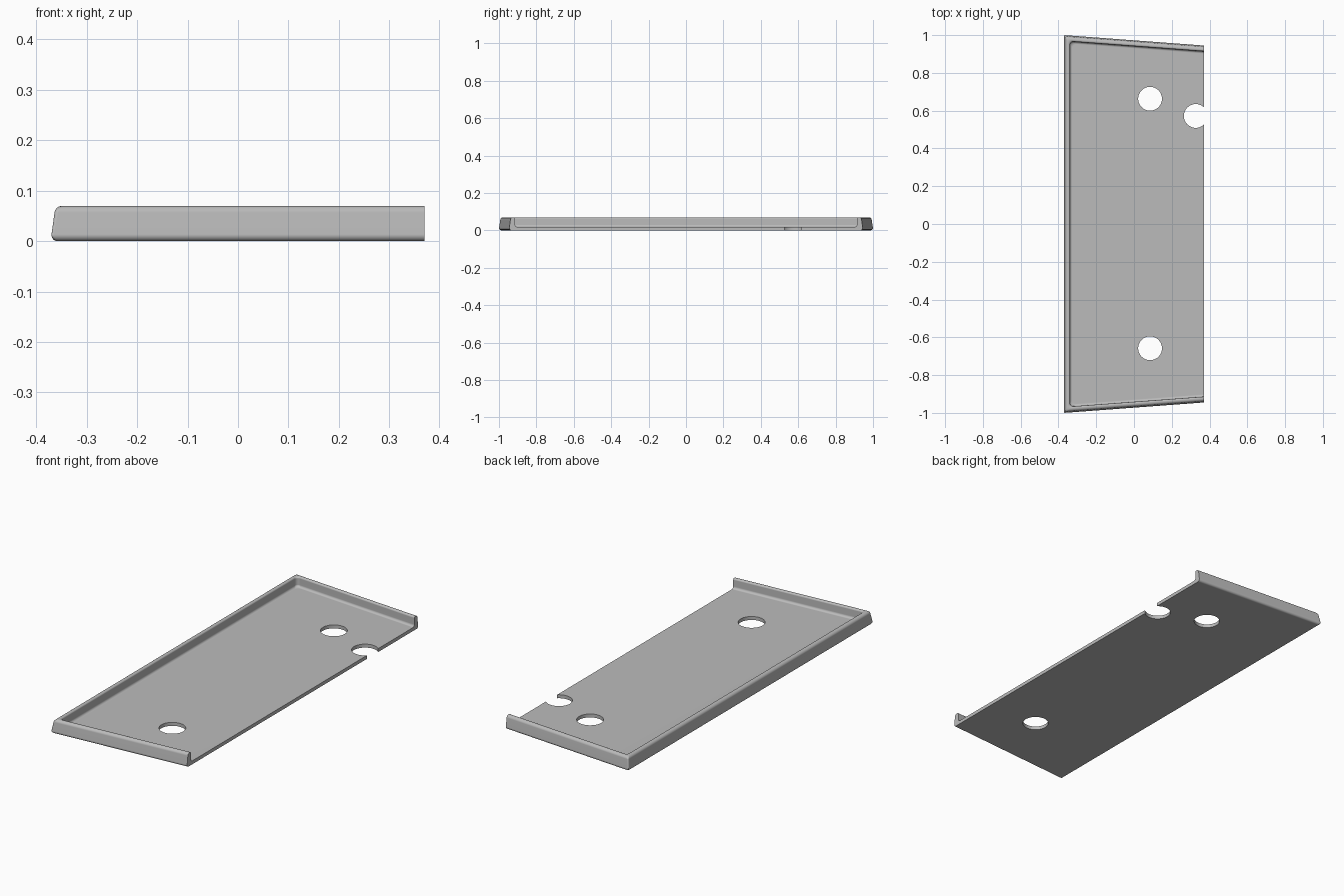
import bpy, bmesh, math

cube = bpy.data.objects.get("Cube")
if cube:
    bpy.data.objects.remove(cube, do_unlink=True)

# Single grey material
grey = bpy.data.materials.new("plain grey")
grey.use_nodes = True
COLOUR = (0.5, 0.5, 0.5, 1)
grey.diffuse_color = COLOUR
bsdf = next(n for n in grey.node_tree.nodes if n.type == "BSDF_PRINCIPLED")
bsdf.inputs["Base Color"].default_value = COLOUR

HALF_W = 0.37                    # half width in x
SLOPE = 0.055 / 0.74             # taper of the two end walls
TAPER = math.atan(SLOPE)


def arc(cx, cy, r, start, end, n):
    """Points on an arc, angles in degrees."""
    angles = [math.radians(start + (end - start) * i / n) for i in range(n + 1)]
    return [(cx + r * math.cos(a), cy + r * math.sin(a)) for a in angles]


def end_y(x, inset):
    """Y of the back wall line moved inwards by inset."""
    return 1 - SLOPE * (x + HALF_W) - inset / math.cos(TAPER)


def outline(inset):
    """Open U path around three walls, with rounded corners."""
    r = 0.004 + 0.45 * inset
    cx = -HALF_W + inset + r
    corner = arc(cx, end_y(cx, inset + r), r, 90 - math.degrees(TAPER), 180, 6)
    back = [(HALF_W, end_y(HALF_W, inset))] + corner
    return back + [(x, -y) for x, y in reversed(back)]


# Rim cross-section as (inset, height), from underside over the lip to the floor
profile = (arc(0.012, 0.012, 0.012, 270, 172, 5)
           + arc(0.021, 0.055, 0.015, 172, 90, 6)
           + arc(0.023, 0.062, 0.008, 90, 0, 5)
           + arc(0.043, 0.030, 0.012, 180, 270, 5))

# Tray body
bm = bmesh.new()
rings = [[bm.verts.new((x, y, z)) for x, y in outline(d)] for d, z in profile]
for low, high in zip(rings, rings[1:]):
    for i in range(len(low) - 1):
        bm.faces.new((low[i], low[i + 1], high[i + 1], high[i]))
bm.faces.new(rings[0])                                   # underside
bm.faces.new(rings[-1])                                  # floor
bm.faces.new([r[0] for r in rings] + [r[-1] for r in reversed(rings)])  # open side
bmesh.ops.recalc_face_normals(bm, faces=bm.faces)
mesh = bpy.data.meshes.new("tray")
bm.to_mesh(mesh)
bm.free()
mesh.materials.append(grey)
tray = bpy.data.objects.new("tray", mesh)
bpy.context.collection.objects.link(tray)
bpy.context.view_layer.objects.active = tray

# Two round holes and the notch on the open side
for x, y in ((0.085, 0.663), (0.085, -0.658), (0.327, 0.572)):
    bpy.ops.mesh.primitive_cylinder_add(vertices=48, radius=0.063, depth=0.2,
                                        location=(x, y, 0))
    cutter = bpy.context.object
    cutter.name = "hole_cutter"
    cutter.hide_render = True
    cutter.data.materials.append(grey)
    bpy.context.view_layer.objects.active = tray
    cut = tray.modifiers.new("hole", "BOOLEAN")
    cut.operation = "DIFFERENCE"
    cut.solver = "EXACT"
    cut.object = cutter
    bpy.ops.object.modifier_apply(modifier=cut.name)
    bpy.data.objects.remove(cutter, do_unlink=True)

# Smooth rounded rim, flat floor
bpy.ops.object.select_all(action="DESELECT")
tray.select_set(True)
bpy.context.view_layer.objects.active = tray
bpy.ops.object.shade_smooth_by_angle(angle=math.radians(35))
normals = tray.modifiers.new("flat floor shading", "WEIGHTED_NORMAL")
normals.keep_sharp = True
